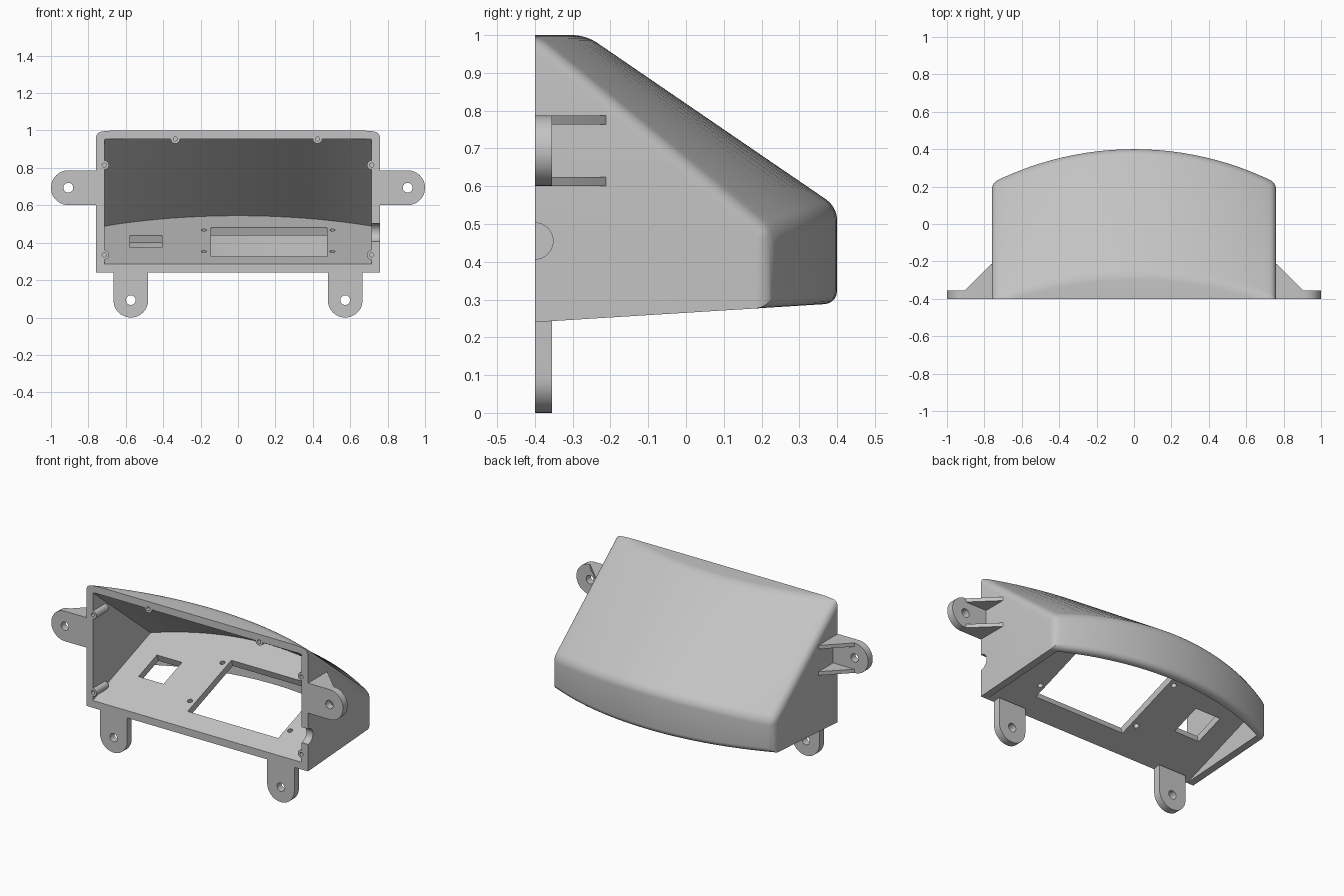
import bpy, bmesh, math
from mathutils import Matrix, Vector

cube = bpy.data.objects.get("Cube")
if cube:
    bpy.data.objects.remove(cube, do_unlink=True)

grey = bpy.data.materials.new("light_grey")
grey.use_nodes = True
grey.diffuse_color = (0.55, 0.55, 0.55, 1)
grey.node_tree.nodes["Principled BSDF"].inputs["Base Color"].default_value = (0.55, 0.55, 0.55, 1)

FRONT, HALF, WALL, TAB = -0.4, 0.76, 0.045, 0.045
SLOPE = 0.36                      # tilt of the inner panel
TILT = math.atan(SLOPE)
RADIUS = 1.69                     # plan curve of the back


def finish(name, bm):
    bmesh.ops.recalc_face_normals(bm, faces=bm.faces)
    mesh = bpy.data.meshes.new(name)
    bm.to_mesh(mesh)
    bm.free()
    obj = bpy.data.objects.new(name, mesh)
    bpy.context.scene.collection.objects.link(obj)
    mesh.materials.append(grey)
    return obj


def bow(x):
    return math.sqrt(RADIUS ** 2 - x ** 2) - RADIUS


def panel_top(y):
    return 0.285 + SLOPE * (y - FRONT)


def loft(profile, half, columns=24):
    """Solid swept across x from a (y, z) profile that varies with x."""
    bm = bmesh.new()
    rows = []
    for i in range(columns + 1):
        x = half * (2 * i / columns - 1)
        rows.append([bm.verts.new((x, y, z)) for y, z in profile(bow(x))])
    n = len(rows[0])
    for a, b in zip(rows, rows[1:]):
        for k in range(n):
            j = (k + 1) % n
            bm.faces.new((a[k], a[j], b[j], b[k]))
    bm.faces.new(rows[0])
    bm.faces.new(rows[-1])
    bmesh.ops.recalc_face_normals(bm, faces=bm.faces)
    return bm


def prism(name, points, offset):
    """Flat outline extruded by an offset."""
    bm = bmesh.new()
    face = bm.faces.new([bm.verts.new(p) for p in points])
    new = bmesh.ops.extrude_face_region(bm, geom=[face])["geom"]
    bmesh.ops.translate(bm, vec=offset, verts=[v for v in new if isinstance(v, bmesh.types.BMVert)])
    return finish(name, bm)


def rod(name, centre, radius, length, rotation):
    bm = bmesh.new()
    bmesh.ops.create_cone(bm, cap_ends=True, segments=32, radius1=radius, radius2=radius, depth=length,
                          matrix=Matrix.Translation(centre) @ rotation)
    return finish(name, bm)


def cut(obj, cutters):
    """Subtract the cutters from the object, then drop them."""
    for c in cutters:
        c.hide_render = True
        mod = obj.modifiers.new("cut", 'BOOLEAN')
        mod.operation, mod.solver, mod.object = 'DIFFERENCE', 'EXACT', c
    bpy.context.view_layer.update()
    graph = bpy.context.evaluated_depsgraph_get()
    mesh = bpy.data.meshes.new_from_object(obj.evaluated_get(graph))
    obj.modifiers.clear()
    obj.data = mesh
    for c in cutters:
        bpy.data.objects.remove(c, do_unlink=True)


ALONG_X = Matrix.Rotation(math.pi / 2, 4, 'Y')
ALONG_Y = Matrix.Rotation(math.pi / 2, 4, 'X')
TILTED = Matrix.Rotation(TILT, 4, 'X')


# Housing: curved outer body with rounded edges
def outer_profile(s):
    back = 0.4 + s
    return [(-0.5, 0.234), (-0.5, 1), (-0.265 + 0.78 * s, 1),
            (back, 0.545 + SLOPE * s), (back, 0.24 + 0.0625 * (back - FRONT))]


def cavity_profile(s):
    back = 0.4 - WALL + s
    return [(-0.55, 0.1), (-0.55, 1 - WALL), (-0.28 + 0.78 * s, 1 - WALL),
            (back, 0.521 + SLOPE * s), (back, 0.1)]


bm = loft(outer_profile, HALF)
round_edges = []
for e in bm.edges:
    mid = (e.verts[0].co + e.verts[1].co) / 2
    normals = [f.normal for f in e.link_faces]
    flat = normals[0].angle(normals[1]) < 0.3
    touches_front = any(n.y < -0.9 for n in normals)
    side_bottom = any(n.z < -0.9 for n in normals) and any(abs(n.x) > 0.9 for n in normals)
    if not (flat or touches_front or side_bottom):
        round_edges.append(e)
bmesh.ops.bevel(bm, geom=round_edges, offset=0.033, segments=5, profile=0.5,
                affect='EDGES', clamp_overlap=True)
bmesh.ops.bisect_plane(bm, geom=bm.verts[:] + bm.edges[:] + bm.faces[:], plane_co=(0, FRONT, 0),
                       plane_no=(0, -1, 0), clear_outer=True)
bmesh.ops.holes_fill(bm, edges=[e for e in bm.edges if e.is_boundary], sides=0)
housing = finish("housing", bm)

# Screw bosses around the open front
screws = [(sx * 0.715, z, 0.12) for sx in (-1, 1) for z in (0.335, 0.815)]
screws += [(-0.335, 0.955, 0.09), (0.425, 0.955, 0.09)]
cutters = [finish("cavity", loft(cavity_profile, HALF - WALL)),
           rod("cable_notch", (0.74, FRONT, 0.455), 0.048, 0.2, ALONG_X)]
cut(housing, cutters)
cut(housing, [rod("pilot", (x, FRONT, z), 0.011, 0.15, ALONG_Y) for x, z, _ in screws])
for x, z, length in screws:
    boss = rod("screw_boss", (x, FRONT + length / 2, z), 0.025, length, ALONG_Y)
    cut(boss, [rod("pilot", (x, FRONT, z), 0.011, 0.15, ALONG_Y)])


# Tilted inner panel with openings
def panel_profile(s):
    back = 0.4 - WALL + s + 0.005
    top = panel_top(back)
    return [(FRONT, 0.24), (FRONT, 0.285), (back, top), (back, top - 0.047)]


panel = finish("inner_panel", loft(panel_profile, HALF - WALL + 0.002))
openings = []
for x0, x1, y0, y1 in ((-0.145, 0.475, -0.285, 0.142), (-0.577, -0.405, -0.15, 0.03)):
    mid = (y0 + y1) / 2
    bm = bmesh.new()
    size = Matrix.Diagonal((x1 - x0, (y1 - y0) / math.cos(TILT), 0.2, 1))
    place = Matrix.Translation(((x0 + x1) / 2, mid, panel_top(mid)))
    bmesh.ops.create_cube(bm, size=1, matrix=place @ TILTED @ size)
    openings.append(finish("opening", bm))
for x in (-0.182, 0.505):
    for y in (-0.211, 0.108):
        openings.append(rod("panel_hole", (x, y, panel_top(y)), 0.015, 0.2, TILTED))
cut(panel, openings)


# Mounting tabs: straight root, round end, one hole
def mounting_tab(name, centre, direction, root, radius=0.093):
    d = Vector(direction)
    side = Vector((-d.z, 0, d.x))
    c = Vector((centre[0], FRONT, centre[1]))
    pts = [c - d * root - side * radius]
    for i in range(25):
        a = math.pi * (i / 24 - 0.5)
        pts.append(c + d * radius * math.cos(a) + side * radius * math.sin(a))
    pts.append(c - d * root + side * radius)
    tab = prism(name, pts, (0, TAB, 0))
    cut(tab, [rod("tab_hole", c, 0.026, 0.3, ALONG_Y)])


for sx, label in ((1, "left"), (-1, "right")):
    mounting_tab(label + "_side_tab", (sx * 0.907, 0.694), (sx, 0, 0), 0.155)
    mounting_tab(label + "_lower_tab", (sx * 0.573, 0.093), (0, 0, -1), 0.155)
    # Triangular ribs behind the side tab
    for z in (0.601, 0.764):
        prism(label + "_tab_rib", [(sx * 0.75, FRONT + 0.03, z), (sx * 0.915, FRONT + 0.03, z),
                                   (sx * 0.905, FRONT + TAB, z), (sx * 0.76, -0.212, z),
                                   (sx * 0.75, -0.212, z)], (0, 0, 0.023))

# Smooth the curved faces, keep hard edges
bpy.ops.object.select_all(action='DESELECT')
for obj in bpy.context.scene.objects:
    if obj.type == 'MESH':
        obj.select_set(True)
        bpy.context.view_layer.objects.active = obj
bpy.ops.object.shade_smooth_by_angle(angle=math.radians(30))
